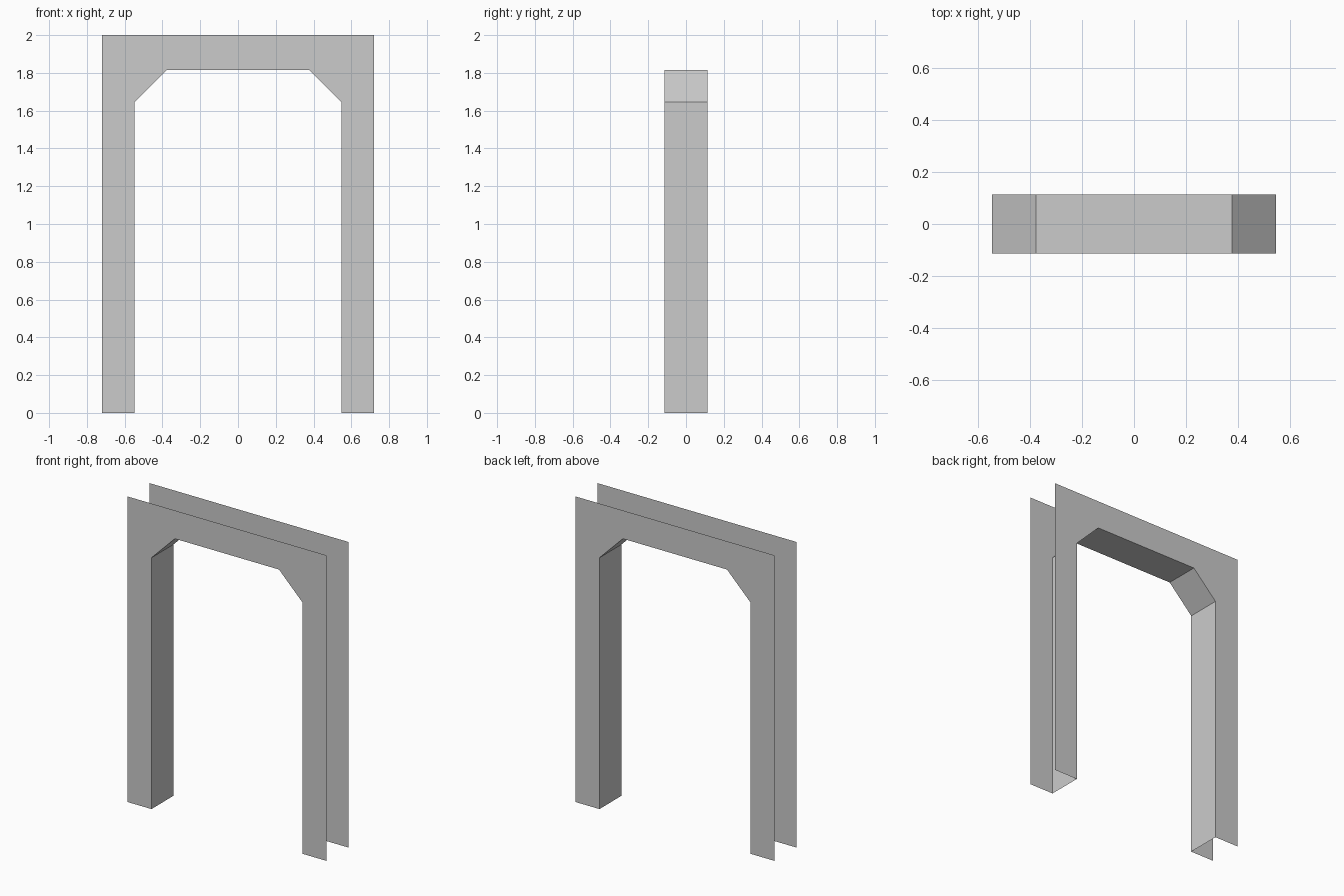
import bpy

if "Cube" in bpy.data.objects:
    bpy.data.objects.remove(bpy.data.objects["Cube"])

OUT, INN, TOP = 0.72, 0.547, 2.0       # outer half width, opening half width, height
HEAD, SPRING, CUT = 1.815, 1.645, 0.377  # opening top, chamfer start, chamfer inner x
DEPTH = 0.114                          # half depth

stone = bpy.data.materials.new("light grey")
stone.diffuse_color = (0.6, 0.6, 0.6, 1)
stone.use_nodes = True
stone.node_tree.nodes["Principled BSDF"].inputs["Base Color"].default_value = stone.diffuse_color

# opening outline, from the left foot over the top to the right foot
half = [(INN, 0), (INN, SPRING), (CUT, HEAD)]
opening = [(-x, z) for x, z in half] + half[::-1]
# full outline of a face plate, counter-clockwise seen from the front
outline = [(OUT, 0), (OUT, TOP), (-OUT, TOP), (-OUT, 0)] + opening


def add_mesh(name, verts, faces):
    me = bpy.data.meshes.new(name)
    me.from_pydata(verts, [], faces)
    me.materials.append(stone)
    me.update()
    ob = bpy.data.objects.new(name, me)
    bpy.context.collection.objects.link(ob)
    return ob


# front and back plates, facing outwards
for name, y, pts in (("front_plate", -DEPTH, outline),
                     ("back_plate", DEPTH, outline[::-1])):
    add_mesh(name, [(x, y, z) for x, z in pts], [range(len(pts))])

# lining of the opening, joining the plates and facing into the doorway
n = len(opening)
add_mesh("opening_lining",
         [(x, y, z) for y in (-DEPTH, DEPTH) for x, z in opening],
         [(i, i + n, i + n + 1, i + 1)[::-1] for i in range(n - 1)])
